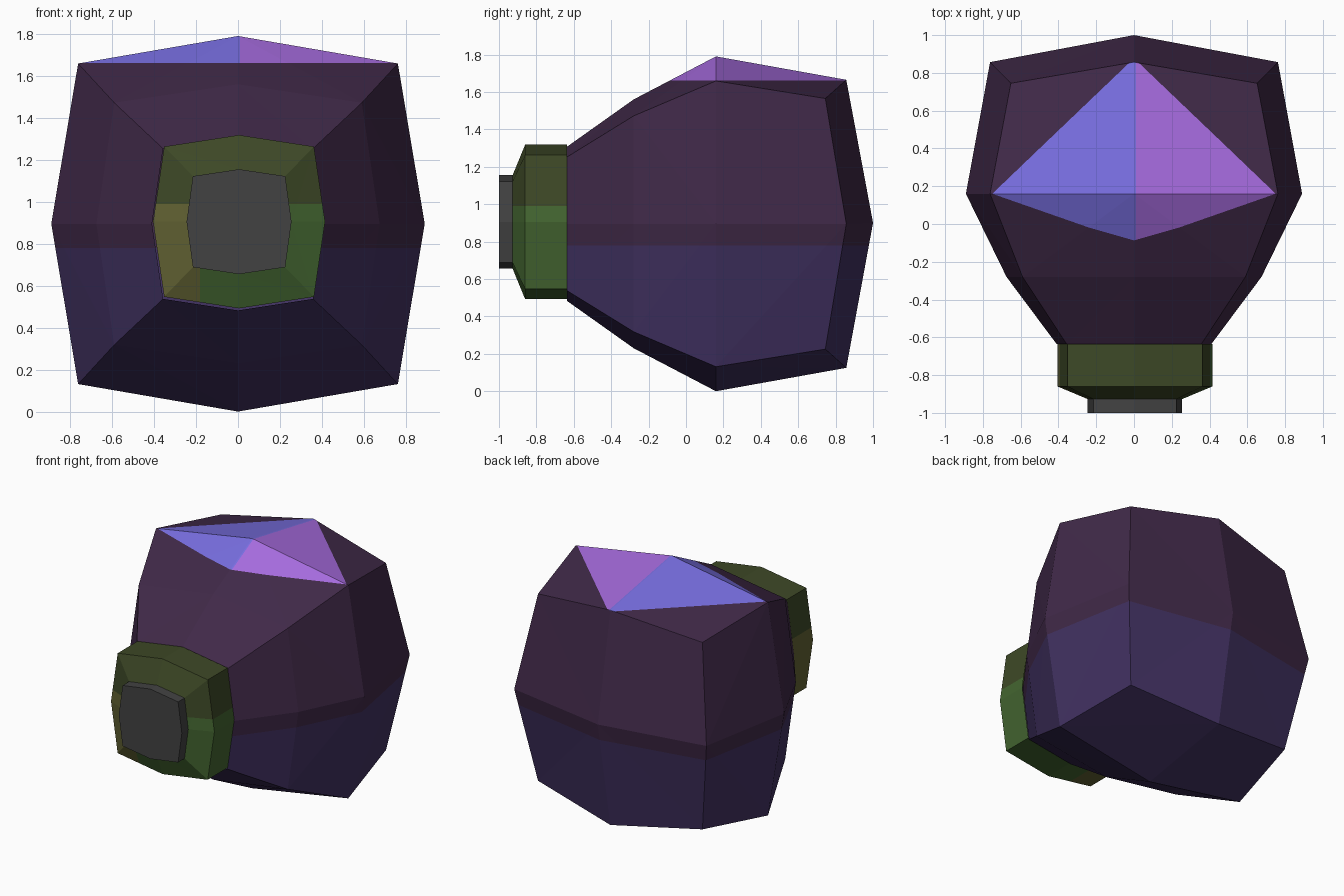
import bpy, bmesh

if "Cube" in bpy.data.objects:
    bpy.data.objects.remove(bpy.data.objects["Cube"])

def lin(c):
    c /= 255
    return c / 12.92 if c <= 0.04045 else ((c + 0.055) / 1.055) ** 2.4

def material(name, r, g, b):
    m = bpy.data.materials.new(name)
    m.diffuse_color = (lin(r), lin(g), lin(b), 1)
    m.use_nodes = True
    m.node_tree.nodes["Principled BSDF"].inputs["Base Color"].default_value = m.diffuse_color
    return m

plum = material("dark plum", 64, 41, 72)
indigo = material("dark indigo", 65, 49, 97)
blue = material("bright blue", 120, 110, 224)
violet = material("bright violet", 166, 107, 222)
moss = material("dark moss", 61, 72, 38)
green = material("leaf green", 67, 101, 48)
olive = material("olive", 97, 97, 50)
grey = material("dark grey", 66, 66, 66)

def loft(bm, rings, cx, cz):
    """Eight-sided rings along y: (y mid, y corner, x mid, x corner, z mid, z corner)."""
    loops = []
    for ym, yc, xm, xc, zm, zc in rings:
        pts = [(xm, ym, 0), (xc, yc, zc), (0, ym, zm), (-xc, yc, zc),
               (-xm, ym, 0), (-xc, yc, -zc), (0, ym, -zm), (xc, yc, -zc)]
        loops.append([bm.verts.new((x + cx, y, z + cz)) for x, y, z in pts])
    for a, b in zip(loops, loops[1:]):
        for i in range(8):
            j = (i + 1) % 8
            # split each twisted quad on the diagonal between edge midpoints
            if i % 2 == 0:
                bm.faces.new((a[i], a[j], b[i]))
                bm.faces.new((a[j], b[j], b[i]))
            else:
                bm.faces.new((a[i], a[j], b[j]))
                bm.faces.new((a[i], b[j], b[i]))
    return loops

def cut(bm, co, no):
    bmesh.ops.bisect_plane(bm, geom=bm.verts[:] + bm.edges[:] + bm.faces[:],
                           plane_co=co, plane_no=no, dist=1e-5)

def finish(bm, name, mats, rule, flip=False):
    for f in bm.faces:
        f.material_index = rule(f.calc_center_median())
    bmesh.ops.recalc_face_normals(bm, faces=bm.faces[:])
    # open shells: make the normals face outwards
    if sum(f.normal.dot(f.calc_center_median() - flip) * f.calc_area() for f in bm.faces) < 0:
        bmesh.ops.reverse_faces(bm, faces=bm.faces[:])
    me = bpy.data.meshes.new(name)
    bm.to_mesh(me)
    bm.free()
    for m in mats:
        me.materials.append(m)
    ob = bpy.data.objects.new(name, me)
    bpy.context.collection.objects.link(ob)
    return ob

from mathutils import Vector

# body: bulging boxy shell with four panels meeting at a rear point
bm = bmesh.new()
loops = loft(bm, [(-0.635, -0.635, 0.41, 0.357, 0.413, 0.358),
                  (-0.28, -0.28, 0.675, 0.59, 0.665, 0.577),
                  (0.16, 0.16, 0.89, 0.762, 0.895, 0.764)], 0, 0.9 - 0.005)
back = loft(bm, [(0.16, 0.16, 0.89, 0.762, 0.895, 0.764),
                 (0.857, 0.745, 0.762, 0.652, 0.77, 0.67)], 0, 0.9 - 0.005)[1]
tip = bm.verts.new((0, 1.0, 0.9))
for i in range(8):
    bm.faces.new((back[i], back[(i + 1) % 8], tip))
bmesh.ops.remove_doubles(bm, verts=bm.verts[:], dist=1e-4)
cut(bm, (0, 0, 0.78), (0, 0, 1))
cut(bm, (0, 0, 1.661), (0, 0, 1))
cut(bm, (0.01, 0, 0), (1, 0, 0))

def body_rule(c):
    if c.z > 1.661:
        return 2 if c.x < 0.01 else 3
    return 0 if c.z > 0.78 else 1

finish(bm, "body", [plum, indigo, blue, violet], body_rule, Vector((0, 0.1, 0.9)))

# neck: straight collar with a bevelled front
bm = bmesh.new()
outer = (0.41, 0.357, 0.413, 0.358)
inner = (0.25, 0.22, 0.25, 0.217)
loft(bm, [(-0.635, -0.635) + outer, (-0.86, -0.86) + outer,
          (-0.927, -0.927) + inner], 0.005, 0.905)
cut(bm, (0, 0, 0.99), (0, 0, 1))
cut(bm, (-0.18, 0, 0), (1, 0, 0))
finish(bm, "neck", [moss, green, olive],
       lambda c: 0 if c.z > 0.99 else (2 if c.x < -0.18 else 1),
       Vector((0.005, -0.6, 0.905)))

# cap: small plug on the front of the neck
bm = bmesh.new()
end = loft(bm, [(-0.927, -0.927) + inner, (-1.0, -1.0) + inner], 0.005, 0.905)[1]
bm.faces.new(end)
finish(bm, "cap", [grey], lambda c: 0, Vector((0.005, -0.9, 0.905)))
